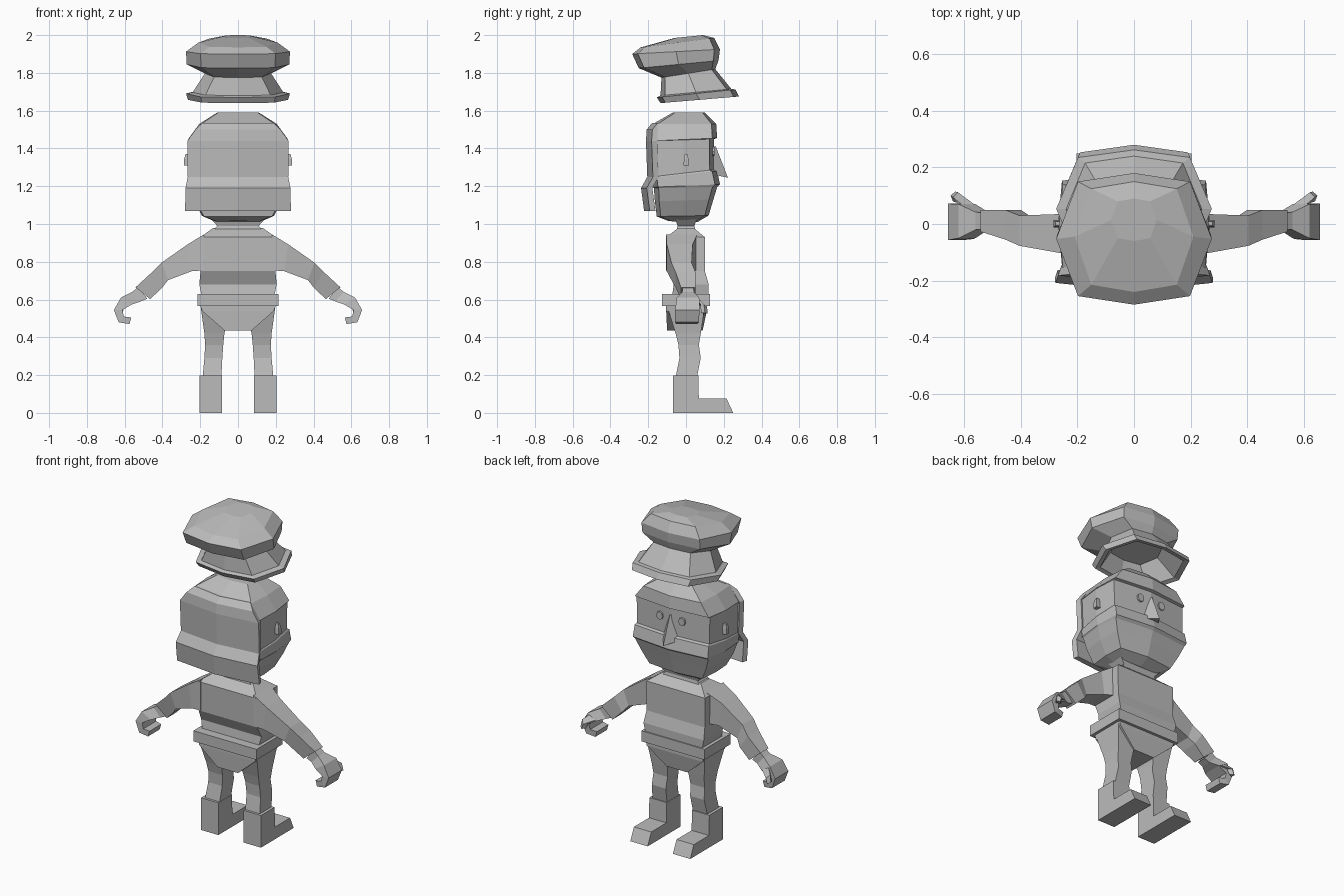
import bpy, bmesh, math

grey = bpy.data.materials.new("light grey")
grey.diffuse_color = (0.5, 0.5, 0.5, 1)


def loft(name, rings, mirror=False):
    """Skin closed rings of equal point count, cap both ends, optionally mirror over x."""
    bm = bmesh.new()
    loops = [[bm.verts.new(p) for p in r] for r in rings]
    n = len(loops[0])
    for a, b in zip(loops, loops[1:]):
        for i in range(n):
            j = (i + 1) % n
            bm.faces.new((a[i], a[j], b[j], b[i]))
    bm.faces.new(loops[0][::-1])
    bm.faces.new(loops[-1])
    bmesh.ops.recalc_face_normals(bm, faces=bm.faces)
    me = bpy.data.meshes.new(name)
    bm.to_mesh(me)
    bm.free()
    me.materials.append(grey)
    ob = bpy.data.objects.new(name, me)
    bpy.context.collection.objects.link(ob)
    if mirror:
        ob.modifiers.new("mirror", 'MIRROR')
    return ob


def octagon(hw, y0, z0, y1, z1, kx, ky):
    """Eight-sided tilted ring between a -y end and a +y end."""
    unit = [(0, -1), (kx, -ky), (1, 0), (kx, ky), (0, 1), (-kx, ky), (-1, 0), (-kx, -ky)]
    ym, zm, yh, zh = (y0 + y1) / 2, (z0 + z1) / 2, (y1 - y0) / 2, (z1 - z0) / 2
    return [(u * hw, ym + v * yh, zm + v * zh) for u, v in unit]


def rect(x0, x1, y0, y1, z):
    return [(x0, y0, z), (x1, y0, z), (x1, y1, z), (x0, y1, z)]


def section(top, bot, y0, y1):
    """Slanted limb section from a top (x, z) and a bottom (x, z) point."""
    return [(top[0], y0, top[1]), (top[0], y1, top[1]),
            (bot[0], y1, bot[1]), (bot[0], y0, bot[1])]


# Floating cap, hollow underneath
cap = [(.15, -.09, 1.76, .14, 1.80), (.235, -.115, 1.65, .25, 1.68),
       (.265, -.135, 1.64, .28, 1.675), (.275, -.155, 1.67, .262, 1.712),
       (.24, -.135, 1.68, .24, 1.715), (.175, -.13, 1.775, .155, 1.82),
       (.272, -.25, 1.825, .172, 1.865), (.275, -.285, 1.90, .18, 1.925),
       (.21, -.24, 1.935, .15, 1.985), (.08, -.06, 1.985, .09, 2.0)]
loft("cap", [octagon(*r, .72, .87) for r in cap])

# Head: jaw, overhanging upper lip, face, fringe and crown
head = [(.12, -.09, 1.015, .06, 1.01), (.19, -.155, 1.04, .12, 1.045),
        (.235, -.165, 1.12, .145, 1.13), (.262, -.17, 1.19, .165, 1.195),
        (.268, -.175, 1.195, .18, 1.21), (.265, -.18, 1.245, .165, 1.28),
        (.26, -.18, 1.25, .15, 1.288), (.262, -.18, 1.44, .148, 1.45),
        (.265, -.18, 1.44, .165, 1.455), (.205, -.175, 1.53, .16, 1.53),
        (.11, -.07, 1.59, .10, 1.59)]
loft("head", [octagon(*r, .95, .85) for r in head])

# Hair hanging down the back of the head
hair = []
for z, w, y in [(1.07, .28, -.222), (1.19, .278, -.238), (1.25, .266, -.205),
                (1.44, .268, -.212), (1.50, .225, -.208), (1.535, .19, -.18)]:
    hair.append([(-w, y + .03, z), (0, y, z), (w, y + .03, z),
                 (w - .01, y + .06, z), (0, y + .04, z), (-w + .01, y + .06, z)])
loft("back_hair", hair)

# Nose wedge
loft("nose", [[(-.065, .13, 1.265), (.065, .13, 1.265), (0, .222, 1.245)],
              [(-.01, .13, 1.41), (.01, .13, 1.41), (0, .158, 1.41)]])

# Eyes and ears
eye = [(.075 + .022 * math.cos(a * math.pi / 4), 1.385 + .025 * math.sin(a * math.pi / 4))
       for a in range(8)]
loft("eyes", [[(x, y, z) for x, z in eye] for y in (.13, .152)], mirror=True)
loft("ears", [rect(.25, .285, -.013, .015, 1.31), rect(.25, .285, -.011, .013, 1.345),
              rect(.25, .278, -.006, .008, 1.37)], mirror=True)

# Neck, torso, belt and hips
loft("neck", [rect(-.13, .13, -.05, .05, .965), rect(-.11, .11, -.045, .045, .99),
              rect(-.15, .15, -.06, .06, 1.035)])
loft("torso", [rect(-w, w, a, b, z) for z, w, a, b in
               [(.61, .19, -.075, .12), (.68, .205, -.065, .12), (.75, .198, -.1, .1),
                (.93, .2, -.105, .1), (.98, .13, -.04, .04)]])
loft("belt", [rect(-.215, .215, -.127, .127, z) for z in (.565, .63)])
loft("hips", [rect(-.2, .2, -.105, .11, .58), rect(-.19, .19, -.105, .11, .54),
              rect(-.07, .07, -.1, .088, .435)])

# Legs and boots
loft("legs", [rect(a, b, c, d, z) for z, a, b, c, d in
              [(.565, .04, .198, -.1, .1), (.42, .072, .178, -.055, .078),
               (.36, .078, .174, -.04, .068), (.29, .083, .178, -.035, .078),
               (.19, .088, .187, -.055, .058)]], mirror=True)
boot = [(-.068, 0), (.25, 0), (.215, .075), (.068, .075), (.065, .198), (-.068, .198)]
loft("boots", [[(x, y, z) for y, z in boot] for x in (.086, .204)], mirror=True)

# Sleeves
loft("sleeves", [section(*s) for s in
                 [((.18, .945), (.18, .755), -.105, .06),
                  ((.265, .893), (.245, .75), -.102, .035),
                  ((.405, .795), (.37, .703), -.077, .03),
                  ((.455, .745), (.40, .665), -.055, .05),
                  ((.542, .665), (.465, .602), -.027, .05)]], mirror=True)

# Hands with curled fingers, and thumbs
loft("hands", [section(*s) for s in
               [((.53, .665), (.48, .605), -.018, .04),
                ((.56, .64), (.515, .59), -.02, .042),
                ((.62, .61), (.56, .575), -.05, .07),
                ((.657, .545), (.612, .545), -.057, .072),
                ((.632, .48), (.605, .51), -.057, .068),
                ((.575, .47), (.565, .505), -.053, .06)]], mirror=True)
loft("thumbs", [[(.55, .03, .60), (.60, .03, .62), (.61, .07, .60), (.565, .07, .58)],
                [(.60, .09, .56), (.625, .075, .58), (.64, .095, .575), (.622, .112, .555)],
                [(.615, .095, .525), (.64, .08, .53), (.648, .1, .53), (.632, .115, .525)]],
     mirror=True)
